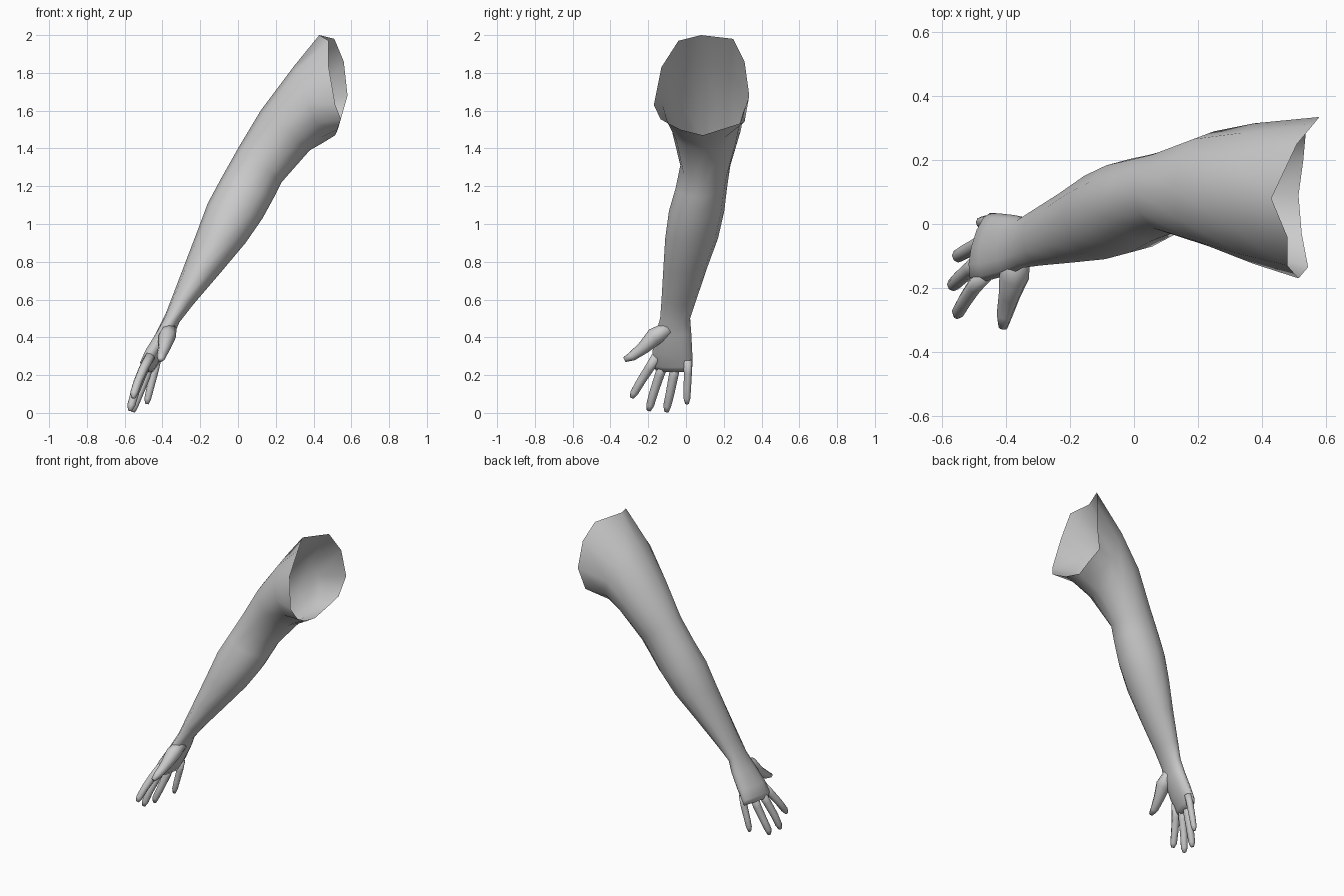
import bpy, bmesh, math
from mathutils import Vector

cube = bpy.data.objects.get("Cube")
if cube:
    bpy.data.objects.remove(cube)

grey = bpy.data.materials.new("neutral_grey")
grey.use_nodes = True
grey.diffuse_color = (0.6, 0.6, 0.6, 1)
grey.node_tree.nodes["Principled BSDF"].inputs["Base Color"].default_value = (0.6, 0.6, 0.6, 1)


def loft(name, rings, cap_start, cap_end):
    """Skin a list of equal-length point rings."""
    bm = bmesh.new()
    loops = [[bm.verts.new(p) for p in ring] for ring in rings]
    n = len(loops[0])
    for a, b in zip(loops, loops[1:]):
        for i in range(n):
            j = (i + 1) % n
            bm.faces.new((a[i], a[j], b[j], b[i]))
    if cap_start:
        bm.faces.new(loops[0])
    if cap_end:
        bm.faces.new(loops[-1])
    bmesh.ops.recalc_face_normals(bm, faces=bm.faces)
    mesh = bpy.data.meshes.new(name)
    bm.to_mesh(mesh)
    bm.free()
    mesh.materials.append(grey)
    for poly in mesh.polygons:
        poly.use_smooth = True
    obj = bpy.data.objects.new(name, mesh)
    bpy.context.collection.objects.link(obj)
    return obj


def arm_ring(outer, inner, y_min, y_max, tilt=0.0, sides=12):
    """Oval section between an outer and an inner (x, z) point."""
    out, inn = (Vector((p[0], 0, p[1])) for p in (outer, inner))
    mid, half = (out + inn) / 2, (out - inn) / 2
    across = Vector((tilt, (y_max - y_min) / 2, 0))
    mid.y = (y_min + y_max) / 2
    angles = [2 * math.pi * i / sides for i in range(sides)]
    return [mid + half * math.cos(a) + across * math.sin(a) for a in angles]


def digit(name, path, radii, sides=8):
    """Tapered finger that follows a path."""
    pts = [Vector(p) for p in path]
    rings = []
    for i, (p, r) in enumerate(zip(pts, radii)):
        d = (pts[min(i + 1, len(pts) - 1)] - pts[max(i - 1, 0)]).normalized()
        u = d.cross(Vector((1, 0, 0))).normalized()
        v = d.cross(u)
        rings.append([p + r * (u * math.cos(a) + v * math.sin(a))
                      for a in (2 * math.pi * k / sides for k in range(sides))])
    return loft(name, rings, True, True)


# Open, uneven shoulder edge
shoulder = [(.43, .08, 2.0), (.51, .25, 1.98), (.56, .31, 1.86), (.58, .335, 1.68),
            (.54, .31, 1.54), (.53, .2, 1.505), (.515, .09, 1.47), (.525, -.03, 1.5),
            (.545, -.135, 1.555), (.515, -.17, 1.63), (.48, -.13, 1.83), (.48, -.04, 1.97)]

# Sections from upper arm to knuckles
sections = [
    ((.30, 1.84), (.45, 1.43), -.125, .315),
    ((.12, 1.60), (.38, 1.39), -.075, .29),
    ((0, 1.40), (.23, 1.22), -.03, .235),
    ((-.09, 1.24), (.19, 1.14), -.055, .217),
    ((-.16, 1.11), (.13, 1.03), -.09, .203),
    ((-.22, .95), (.04, .90), -.11, .17),
    ((-.285, .78), (-.09, .745), -.12, .11),
    ((-.35, .61), (-.24, .57), -.13, .052),
    ((-.385, .52), (-.31, .48), -.137, .022),
    ((-.43, .43), (-.34, .41), -.16, .028, .01),
    ((-.485, .335), (-.395, .31), -.178, .033, .02),
    ((-.51, .27), (-.44, .24), -.18, .035, .025),
    ((-.505, .235), (-.46, .215), -.16, .03, .025),
]
loft("arm_and_palm", [shoulder] + [arm_ring(*s) for s in sections], False, True)

# Fingers and thumb
finger_radii = (.027, .025, .023, .021, .011)
digit("index_finger", [(-.465, -.155, .30), (-.50, -.195, .235), (-.53, -.24, .165),
                       (-.55, -.275, .105), (-.555, -.288, .08)], finger_radii)
digit("middle_finger", [(-.48, -.11, .28), (-.51, -.14, .2), (-.545, -.17, .11),
                        (-.565, -.19, .04), (-.572, -.197, .012)], finger_radii)
digit("ring_finger", [(-.465, -.05, .28), (-.49, -.067, .19), (-.525, -.085, .1),
                      (-.55, -.1, .035), (-.556, -.103, .005)], finger_radii)
digit("little_finger", [(-.43, .008, .28), (-.445, .01, .21), (-.465, .007, .13),
                        (-.478, .005, .075), (-.483, .005, .047)],
      [r * .85 for r in finger_radii])
digit("thumb", [(-.36, -.09, .45), (-.375, -.165, .405), (-.39, -.225, .345),
                (-.405, -.285, .3), (-.41, -.325, .282)], (.035, .047, .034, .025, .014))
